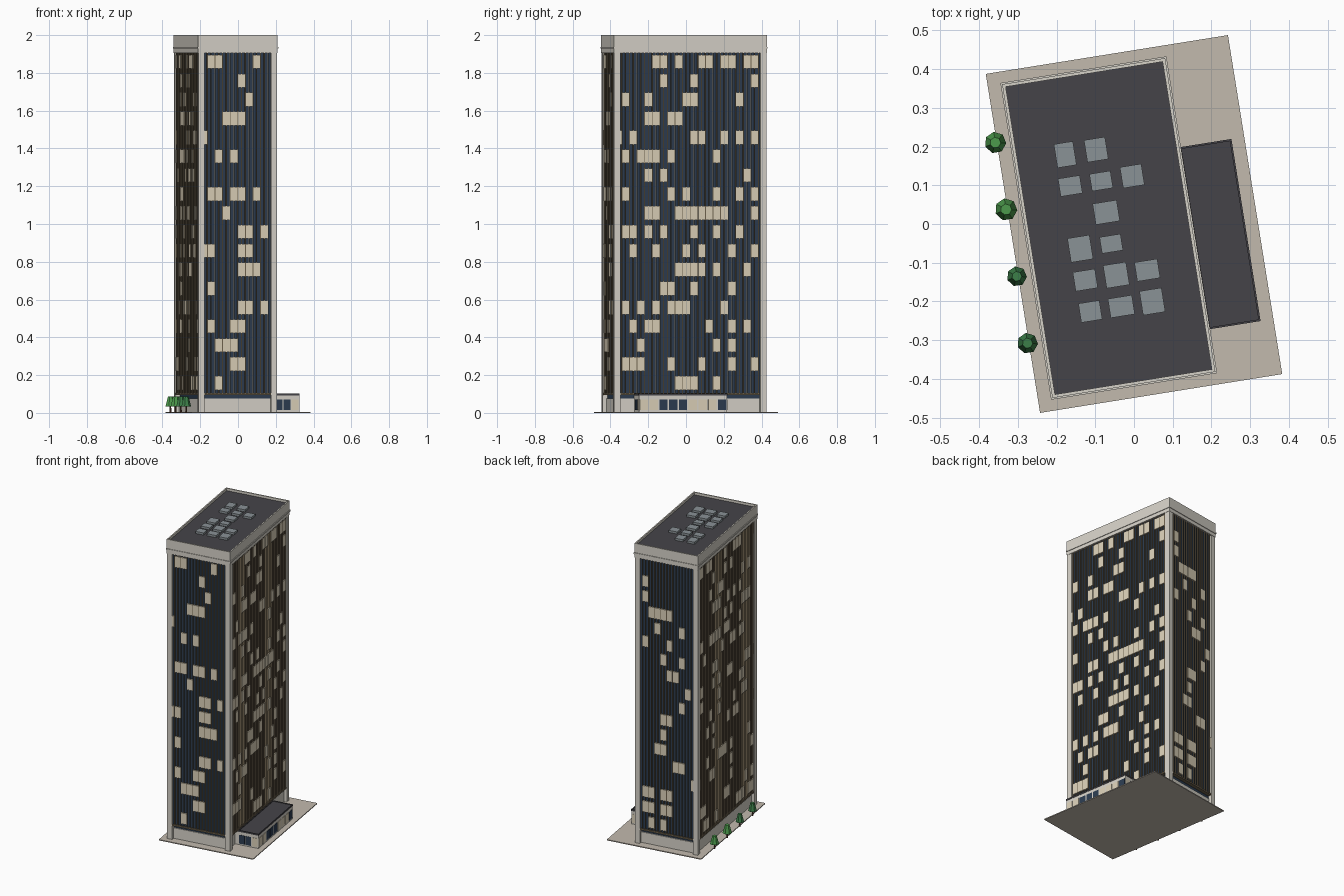
import bpy, bmesh, math, random
from mathutils import Matrix, Vector

if "Cube" in bpy.data.objects:
    bpy.data.objects.remove(bpy.data.objects["Cube"])

random.seed(4)
ROT = Matrix.Rotation(math.radians(9.1), 4, 'Z')   # whole site is turned on the grid
CX, HW, HD = -0.066, 0.211, 0.408                  # tower centre, half width, half depth


def material(name, hexcode):
    vals = [int(hexcode[i:i + 2], 16) / 255 for i in (0, 2, 4)]
    m = bpy.data.materials.new(name)
    m.diffuse_color = [((v + 0.055) / 1.055) ** 2.4 for v in vals] + [1]
    m.use_nodes = True
    m.node_tree.nodes["Principled BSDF"].inputs["Base Color"].default_value = m.diffuse_color
    return m


PAVING = material("paving", "C2BAAE")
STONE = material("stone", "D6D2C8")
GLASS = material("glass", "2C3C50")
BRONZE = material("bronze", "6E624E")
LIT = material("lit_glass", "DBD0B8")
ROOF = material("roof", "454449")
METAL = material("metal", "8A9296")
BARK = material("bark", "5E4030")
GREENS = [material("leaf_a", "4C9A4C"), material("leaf_b", "3C7E48")]


def finish(name, bm, mat):
    bm.transform(ROT)
    mesh = bpy.data.meshes.new(name)
    bm.to_mesh(mesh)
    bm.free()
    mesh.materials.append(mat)
    ob = bpy.data.objects.new(name, mesh)
    bpy.context.collection.objects.link(ob)
    return ob


def boxes(name, mat, items):
    """One object from (x0, x1, y0, y1, z0, z1) boxes in site coordinates."""
    bm = bmesh.new()
    for x0, x1, y0, y1, z0, z1 in items:
        m = Matrix.Translation(((x0 + x1) / 2, (y0 + y1) / 2, (z0 + z1) / 2))
        m = m @ Matrix.Diagonal((abs(x1 - x0), abs(y1 - y0), z1 - z0, 1))
        bmesh.ops.create_cube(bm, size=1, matrix=m)
    return finish(name, bm, mat)


def tower(inset, z0, z1):
    return (CX - HW + inset, CX + HW - inset, -HD + inset, HD - inset, z0, z1)


def ring(b, t):
    x0, x1, y0, y1, z0, z1 = b
    return [(x0, x1, y0, y0 + t, z0, z1), (x0, x1, y1 - t, y1, z0, z1),
            (x0, x0 + t, y0 + t, y1 - t, z0, z1), (x1 - t, x1, y0 + t, y1 - t, z0, z1)]


# Site slab, recessed lobby, glass shaft
boxes("paving_slab", PAVING, [(-0.3165, 0.3165, -0.443, 0.443, 0, 0.006)])
boxes("lobby_walls", STONE, [tower(0.02, 0.006, 0.076)])
boxes("lobby_clerestory", GLASS, [tower(0.026, 0.076, 0.098)])
boxes("floor_ledge", BRONZE, [tower(0.002, 0.096, 0.106)])
boxes("glass_shaft", GLASS, [tower(0.011, 0.106, 1.905)])

# Corner columns
C = 0.033
boxes("corner_columns", STONE, [
    (x, x + C, y, y + C, 0.006, 1.905)
    for x in (CX - HW, CX + HW - C) for y in (-HD, HD - C)])

# Crown, projecting band, parapet rim and roof deck
boxes("crown", STONE, [tower(-0.002, 1.905, 1.978)])
boxes("crown_band", STONE, ring(tower(-0.006, 1.928, 1.938), 0.008))
boxes("parapet", STONE, ring(tower(-0.002, 1.978, 2.0), 0.008))
boxes("roof_deck", ROOF, [tower(0.006, 1.978, 1.984)])

# Facades: origin, direction along the wall, outward normal, number of bays
FACES = {
    "front": (Vector((CX, -HD + 0.011)), Vector((1, 0)), Vector((0, -1)), 10),
    "right": (Vector((CX + HW - 0.011, 0)), Vector((0, 1)), Vector((1, 0)), 20),
    "back": (Vector((CX, HD - 0.011)), Vector((-1, 0)), Vector((0, 1)), 10),
    "left": (Vector((CX - HW + 0.011, 0)), Vector((0, -1)), Vector((-1, 0)), 20),
}
# Lit bays per floor, top floor first, one letter per bay (a = first bay)
LIGHTS = {
    "front": "bch f g def a ce - bcefh d fgi abfg fgh b fgi bef cde ef c".split(),
    "right": ("fgilmoprs gks bejkq efhi ackloqs bdefhn egr bhjnqs efijklmnos bcegknq "
              "cfjlps ijklnr ghkp bdfhijo cefmpr dnp bcdhlps ijkn").split(),
    "back": "- b b cdef dh bf eh fg i h ef e de gh j bcef bcef ce".split(),
    "left": ["".join(c for c in "abcdefghijklmnopqrst" if random.random() < 0.24)
             for _ in range(18)],
}
BAY = 0.0407


def wall_box(o, u, n, t, w, d, z0, z1):
    a, b = o + u * (t - w / 2) - n * 0.002, o + u * (t + w / 2) + n * d
    return (min(a.x, b.x), max(a.x, b.x), min(a.y, b.y), max(a.y, b.y), z0, z1)


for name, (o, u, n, bays) in FACES.items():
    fins, lit = [], []
    for i in range(2 * bays + 1):
        t = (i - bays) * BAY / 2
        if abs(t) < bays * BAY / 2 - 0.025:
            fins.append(wall_box(o, u, n, t, 0.005, 0.008, 0.104, 1.905))
    for row, letters in enumerate(LIGHTS[name]):
        z = 0.122 + 0.1 * (17 - row)
        for c in letters.replace("-", ""):
            t = (ord(c) - 97 + 0.5 - bays / 2) * BAY
            lit.append(wall_box(o, u, n, t, 0.0365, 0.009, z, z + 0.073))
    boxes(name + "_fins", BRONZE, fins)
    boxes(name + "_lit_windows", LIT, lit)

# Rooftop units on a 3 x 6 grid: (column, row, width, depth)
UNITS = [(0, 0, .05, .062), (1, 0, .055, .058), (0, 1, .057, .047), (1, 1, .055, .045),
         (2, 1, .056, .055), (1, 2, .063, .055), (0, 3, .058, .063), (1, 3, .055, .043),
         (0, 4, .058, .05), (1, 4, .06, .06), (2, 4, .06, .05), (0, 5, .055, .05),
         (1, 5, .063, .05), (2, 5, .058, .063)]
items = []
for c, r, w, d in UNITS:
    x, y = CX + (c - 1) * 0.081, 0.205 - r * 0.082
    items.append((x - w / 2, x + w / 2, y - d / 2, y + d / 2, 1.98, 1.998))
boxes("rooftop_units", METAL, items)

# Low entrance annex on the right side
AX, AY0, AY1 = 0.281, -0.297, 0.175
boxes("annex_walls", STONE, [(0.12, AX, AY0, AY1, 0.006, 0.092)])
boxes("annex_roof", ROOF, [(0.147, AX + 0.002, AY0 - 0.002, AY1 + 0.002, 0.092, 0.098)])
boxes("annex_rim", ROOF, ring((0.147, AX + 0.002, AY0 - 0.002, AY1 + 0.002, 0.098, 0.102), 0.005))
panes = {GLASS: [], LIT: []}
step = (AY1 - AY0) / 9
for i, k in enumerate("LLGGGLLLG"):
    y = AY0 + i * step
    panes[GLASS if k == "G" else LIT].append(
        (AX - 0.01, AX + 0.002, y + 0.004, y + step - 0.004, 0.014, 0.072))
for i in range(3):
    x = 0.15 + i * 0.043
    for y in (AY0, AY1):
        panes[GLASS if i < 2 else LIT].append(
            (x + 0.003, x + 0.04, y - 0.002, y + 0.002, 0.014, 0.072))
boxes("annex_dark_panes", GLASS, panes[GLASS])
boxes("annex_lit_panes", LIT, panes[LIT])

# Row of low-poly street trees along the left edge
for i, r in enumerate((0.028, 0.029, 0.026, 0.027)):
    x, y = -0.32, 0.264 - 0.1748 * i
    for part, mat, r1, r2, z0, z1 in (
            ("trunk", BARK, 0.005, 0.004, 0.0, 0.04),
            ("foliage", GREENS[i // 2], r, r * 0.5, 0.034, 0.086)):
        bm = bmesh.new()
        bmesh.ops.create_cone(bm, cap_ends=True, segments=7, radius1=r1, radius2=r2,
                              depth=z1 - z0, matrix=Matrix.Translation((x, y, (z0 + z1) / 2)))
        finish(f"tree_{part}_{i + 1}", bm, mat)
